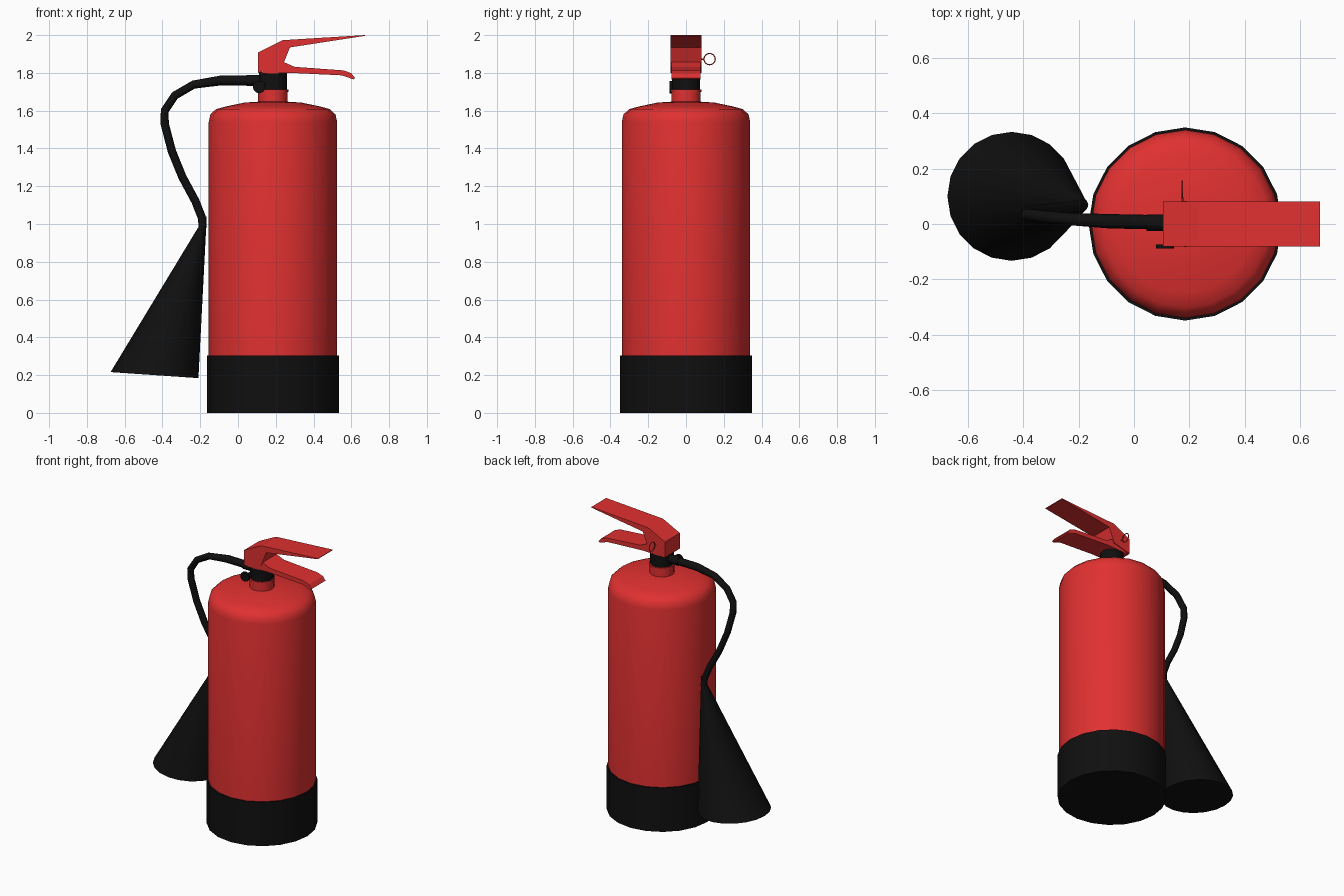
import bpy, bmesh, math
from mathutils import Vector as V

if "Cube" in bpy.data.objects:
    bpy.data.objects.remove(bpy.data.objects["Cube"])

CX = 0.185  # cylinder axis x


def material(name, col):
    m = bpy.data.materials.new(name)
    m.diffuse_color = (*col, 1)
    m.use_nodes = True
    m.node_tree.nodes["Principled BSDF"].inputs["Base Color"].default_value = m.diffuse_color
    return m


RED = material("red_paint", (0.75, 0.03, 0.03))
BLACK = material("black_rubber", (0.005, 0.005, 0.005))


def finish(name, bm, mat, smooth=None):
    bmesh.ops.recalc_face_normals(bm, faces=bm.faces)
    me = bpy.data.meshes.new(name)
    bm.to_mesh(me)
    bm.free()
    me.materials.append(mat)
    ob = bpy.data.objects.new(name, me)
    bpy.context.collection.objects.link(ob)
    if smooth:
        bpy.ops.object.select_all(action='DESELECT')
        ob.select_set(True)
        bpy.context.view_layer.objects.active = ob
        bpy.ops.object.shade_smooth_by_angle(angle=math.radians(smooth))
    return ob


def loft(name, rings, n, mat, smooth=40, closed=False):
    """Skin a list of elliptical rings given as (centre, u, v)."""
    bm = bmesh.new()
    loops = []
    for c, u, v in rings:
        angles = [2 * math.pi * i / n for i in range(n)]
        loops.append([bm.verts.new(V(c) + V(u) * math.cos(a) + V(v) * math.sin(a)) for a in angles])
    pairs = list(zip(loops, loops[1:] + loops[:1])) if closed else list(zip(loops, loops[1:]))
    for a, b in pairs:
        for i in range(n):
            j = (i + 1) % n
            bm.faces.new((a[i], a[j], b[j], b[i]))
    if not closed:
        bm.faces.new(loops[0])
        bm.faces.new(loops[-1])
    return finish(name, bm, mat, smooth)


def lathe(name, profile, mat, n=20):
    return loft(name, [((CX, 0, z), (r, 0, 0), (0, r, 0)) for r, z in profile], n, mat)


def plate(name, outline, half, mat):
    """Extrude an x-z outline across y."""
    bm = bmesh.new()
    f = bm.faces.new([bm.verts.new((x, -half, z)) for x, z in outline])
    ext = bmesh.ops.extrude_face_region(bm, geom=[f])
    verts = [g for g in ext["geom"] if isinstance(g, bmesh.types.BMVert)]
    bmesh.ops.translate(bm, verts=verts, vec=(0, 2 * half, 0))
    return finish(name, bm, mat)


def rod_y(name, x, z, r, y0, y1, mat, n=12):
    return loft(name, [((x, y, z), (r, 0, 0), (0, 0, r)) for y in (y0, y1)], n, mat)


# Tank, base and neck
lathe("tank", [(0.34, 0.28), (0.34, 1.54), (0.331, 1.58), (0.302, 1.608),
               (0.25, 1.622), (0.15, 1.643), (0.07, 1.648)], RED)
lathe("base_boot", [(0.349, 0), (0.349, 0.305), (0.335, 0.305)], BLACK)
lathe("neck", [(0.078, 1.63), (0.078, 1.70), (0.083, 1.70), (0.083, 1.712), (0.07, 1.712)], RED)
lathe("valve", [(0.075, 1.71), (0.075, 1.805)], BLACK)

# Levers
plate("top_lever", [(0.105, 1.80), (0.235, 1.835), (0.275, 1.935), (0.672, 1.996),
                    (0.672, 2.0), (0.235, 1.973), (0.105, 1.908)], 0.082, RED)
plate("bottom_lever", [(0.11, 1.795), (0.28, 1.80), (0.55, 1.787), (0.61, 1.766), (0.62, 1.772),
                       (0.60, 1.798), (0.56, 1.813), (0.30, 1.832), (0.235, 1.86)], 0.077, RED)

# Gauge on the front of the valve
rod_y("gauge", 0.112, 1.725, 0.033, -0.088, -0.074, BLACK)
rod_y("gauge_stem", 0.13, 1.73, 0.018, -0.08, -0.03, BLACK)

# Safety pin with its ring
rod_y("safety_pin", 0.175, 1.873, 0.004, 0.07, 0.096, RED, 6)
rings = []
for i in range(16):
    a = 2 * math.pi * i / 16
    d = V((0, math.cos(a), math.sin(a)))
    rings.append((V((0.175, 0.125, 1.873)) + d * 0.03, d * 0.003, (0.003, 0, 0)))
loft("pin_ring", rings, 6, RED, closed=True)

# Hose along a bent path, thinner towards the horn
path = [V(p) for p in [(0.15, 0.005, 1.76), (-0.09, 0.01, 1.76), (-0.235, 0.018, 1.738),
                       (-0.335, 0.027, 1.68), (-0.388, 0.033, 1.60), (-0.388, 0.038, 1.53),
                       (-0.35, 0.045, 1.385), (-0.295, 0.052, 1.25), (-0.225, 0.06, 1.12),
                       (-0.19, 0.068, 1.03), (-0.187, 0.07, 0.98)]]
rings = []
for i, p in enumerate(path):
    t = (path[min(i + 1, len(path) - 1)] - path[max(i - 1, 0)]).normalized()
    side = t.cross(V((0, 1, 0))).normalized()
    r = 0.026 if i < 2 else 0.022
    rings.append((p, side * r, t.cross(side) * r))
loft("hose", rings, 8, BLACK, 60)
loft("hose_fitting", [((x, 0.005, 1.76), (0, 0.03, 0), (0, 0, 0.03)) for x in (0.045, 0.16)], 12, BLACK)

# Discharge horn, a skewed cone
loft("horn", [((-0.442, 0.10, 0.20), (0.2325, 0, -0.016), (0, 0.233, 0)),
              ((-0.187, 0.068, 0.99), (0.019, 0, 0), (0, 0.022, 0)),
              ((-0.188, 0.068, 1.04), (0.022, 0, 0), (0, 0.022, 0))], 20, BLACK)
